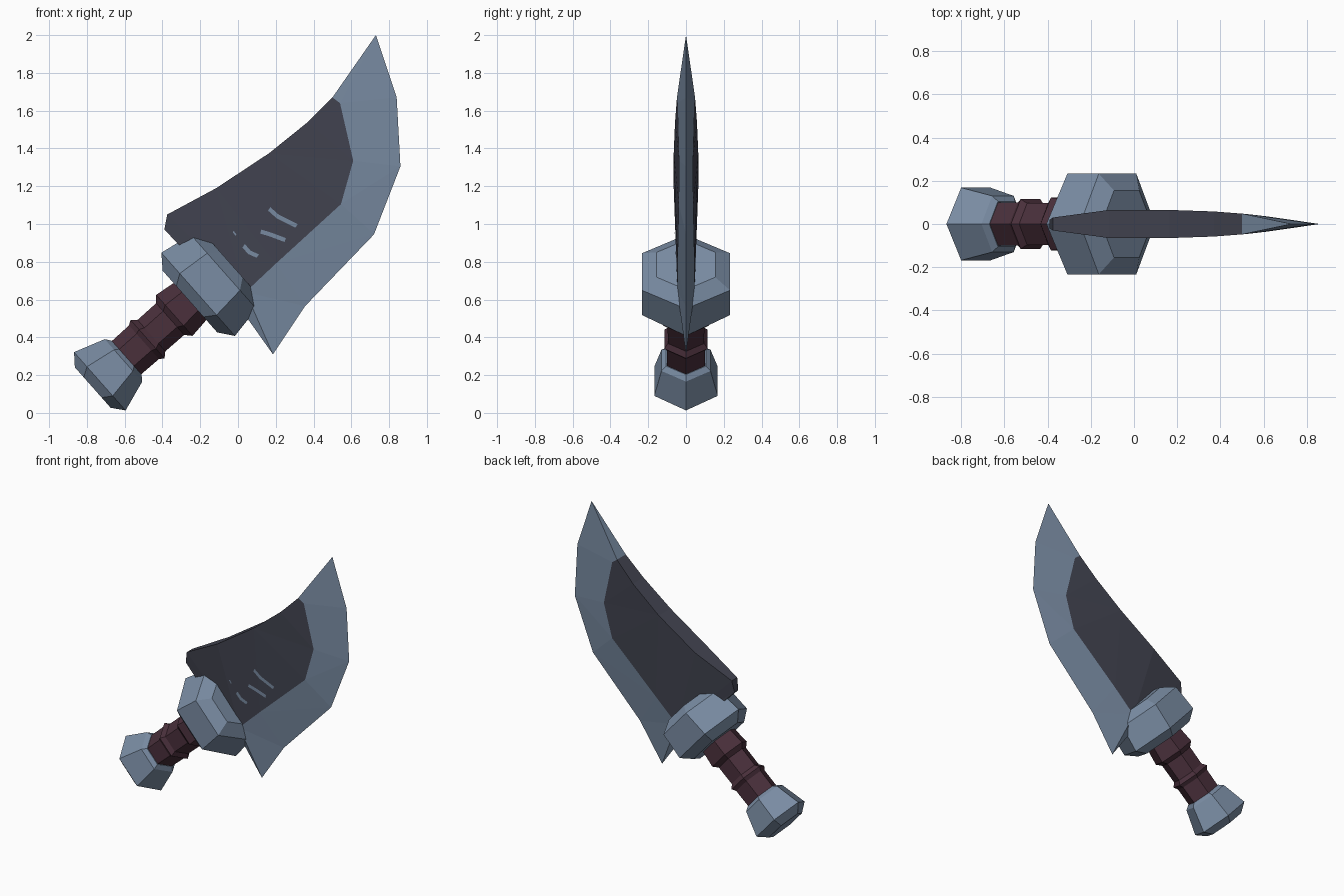
import bpy, bmesh, math
from mathutils import Vector
from mathutils.bvhtree import BVHTree

if "Cube" in bpy.data.objects:
    bpy.data.objects.remove(bpy.data.objects["Cube"])

ANG = math.radians(41.5)
U = Vector((math.cos(ANG), 0, math.sin(ANG)))     # along the handle
V = Vector((-math.sin(ANG), 0, math.cos(ANG)))    # across the handle
OFFSET = 0.61                                     # handle axis distance from origin


def material(name, col):
    m = bpy.data.materials.new(name)
    m.diffuse_color = (*col, 1)
    m.use_nodes = True
    m.node_tree.nodes["Principled BSDF"].inputs["Base Color"].default_value = m.diffuse_color
    return m


steel = material("steel", (0.195, 0.265, 0.37))
dark = material("dark_steel", (0.055, 0.058, 0.082))
leather = material("grip_leather", (0.068, 0.029, 0.044))


def finish(name, bm, mats, normals=True):
    if normals:
        bmesh.ops.recalc_face_normals(bm, faces=bm.faces)
    me = bpy.data.meshes.new(name)
    bm.to_mesh(me)
    bm.free()
    for m in mats:
        me.materials.append(m)
    ob = bpy.data.objects.new(name, me)
    bpy.context.collection.objects.link(ob)
    return ob


def hex_loft(name, rings, mat):
    """Six-sided lathe along the handle axis; ring = (position, radius, half depth)."""
    bm = bmesh.new()
    loops = []
    for s, r, d in rings:
        loop = []
        for i in range(6):
            a = math.tau * i / 6
            p = U * s + V * (OFFSET + r * math.cos(a))
            p.y = d * math.sin(a) / math.sin(math.pi / 3)
            loop.append(bm.verts.new(p))
        loops.append(loop)
    for a, b in zip(loops, loops[1:]):
        for i in range(6):
            j = (i + 1) % 6
            bm.faces.new((a[i], a[j], b[j], b[i]))
    bm.faces.new(loops[0])
    bm.faces.new(loops[-1])
    return finish(name, bm, [mat])


# Handle parts
hex_loft("pommel", [(-.487, .143, .115), (-.437, .206, .168), (-.27, .15, .13),
                    (-.248, .12, .105)], steel)
hex_loft("grip", [(-.28, .117, .1), (-.125, .119, .1), (-.1, .136, .115), (-.072, .111, .096),
                  (.06, .112, .097), (.09, .145, .122), (.22, .128, .11)], leather)
hex_loft("guard", [(.2, .218, .175), (.258, .294, .233), (.438, .262, .233),
                   (.494, .176, .155)], steel)

# Blade: stations of spine (x, z, half thickness), bevel line (same), cutting edge (x, z)
stations = [
    ((-.39, .97, .02), (-.03, .60, .04), (.05, .50)),
    ((-.375, 1.05, .03), (.04, .64, .045), (.185, .31)),
    ((-.115, 1.19, .065), (.20, .79, .045), (.355, .565)),
    ((.165, 1.375, .065), (.545, 1.105, .038), (.72, .945)),
    ((.37, 1.54, .058), (.61, 1.335, .036), (.86, 1.305)),
    ((.50, 1.67, .048), (.54, 1.64, .044), (.84, 1.67)),
]
bm = bmesh.new()
tip = bm.verts.new((.73, 0, 2.0))
rows = []
for (sx, sz, sy), (ix, iz, iy), (ex, ez) in stations:
    rows.append([bm.verts.new(p) for p in (
        (sx, sy, sz), (sx, -sy, sz), (ix, -iy, iz), (ex, 0, ez), (ix, iy, iz))])
for a, b in zip(rows, rows[1:]):
    for i in range(5):
        j = (i + 1) % 5
        f = bm.faces.new((a[i], a[j], b[j], b[i]))
        f.material_index = 0 if i in (2, 3) else 1    # bevel strips are bright
for i in range(5):
    bm.faces.new((rows[-1][i], rows[-1][(i + 1) % 5], tip))
bm.faces.new(rows[0])
bmesh.ops.triangulate(bm, faces=bm.faces)
bmesh.ops.recalc_face_normals(bm, faces=bm.faces)
tree = BVHTree.FromBMesh(bm)
finish("blade", bm, [steel, dark])

# Scratches: thin bright plates laid on the front of the blade
scratches = [
    [(.165, 1.08), (.21, 1.04), (.31, .99)],
    [(.12, .96), (.17, .945), (.25, .915)],
    [(.03, .885), (.06, .85), (.105, .83)],
    [(-.025, .96), (-.018, .95), (-.01, .94)],
]
bm = bmesh.new()
for path in scratches:
    w = .011 if path[0][0] > 0 else .004
    d = Vector((path[-1][0] - path[0][0], path[-1][1] - path[0][1])).normalized()
    prev = None
    for x, z in path:
        pair = []
        for k in (-w, w):
            px, pz = x - d.y * k, z + d.x * k
            hit = tree.ray_cast(Vector((px, -1, pz)), Vector((0, 1, 0)))[0]
            pair.append(bm.verts.new((px, (hit.y if hit else -.06) - .004, pz)))
        if prev:
            bm.faces.new((prev[0], pair[0], pair[1], prev[1]))
        prev = pair
finish("scratches", bm, [steel], normals=False)
